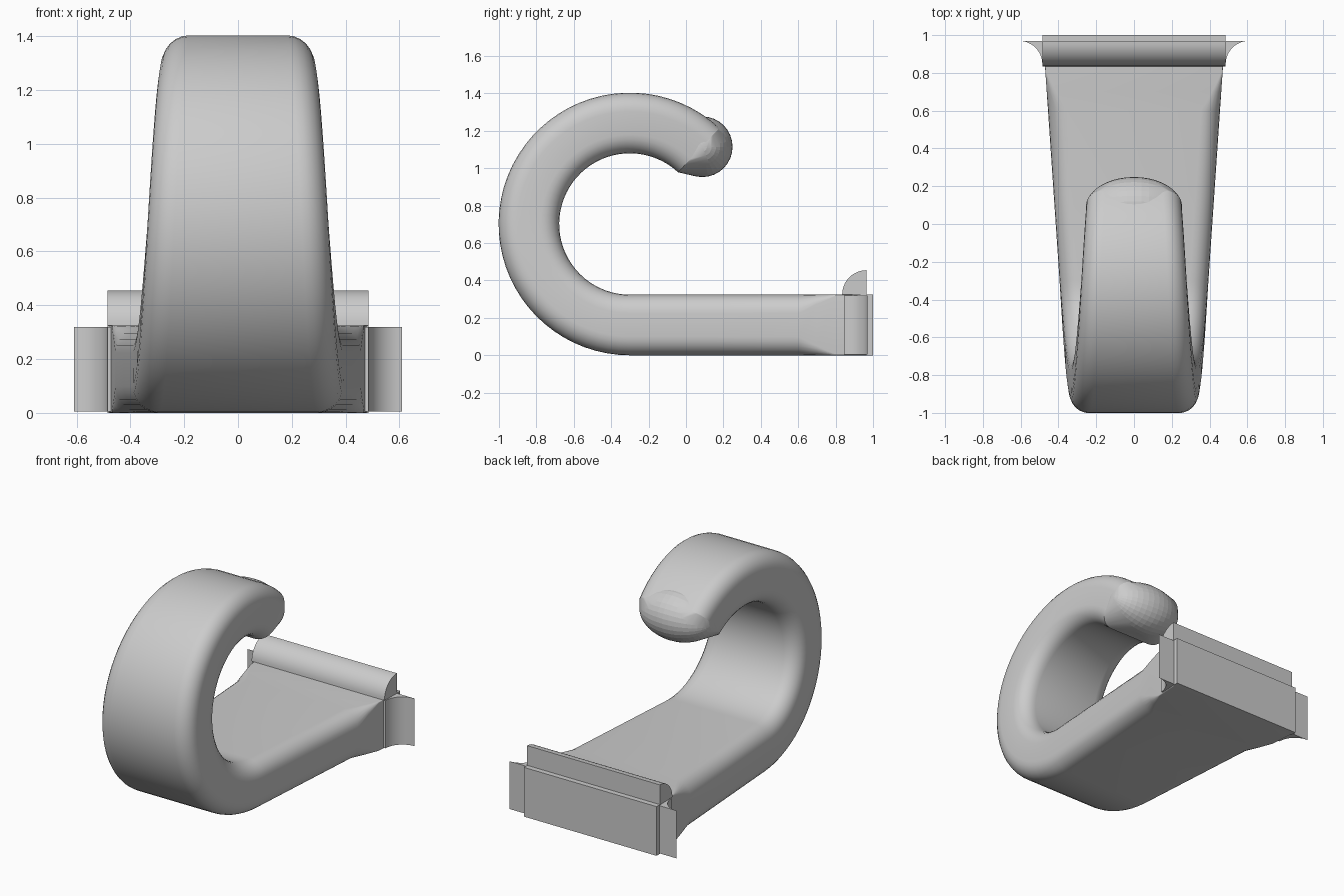
import bpy, bmesh
from math import sin, cos, pi, radians
from mathutils import Vector, Matrix

if "Cube" in bpy.data.objects:
    bpy.data.objects.remove(bpy.data.objects["Cube"])

gray = bpy.data.materials.new("plain_gray")
gray.use_nodes = True
COLOR = (0.6, 0.6, 0.6, 1)
gray.diffuse_color = COLOR
gray.node_tree.nodes["Principled BSDF"].inputs["Base Color"].default_value = COLOR


def finish(name, bm, smooth=True):
    bmesh.ops.recalc_face_normals(bm, faces=bm.faces)
    mesh = bpy.data.meshes.new(name)
    bm.to_mesh(mesh)
    bm.free()
    ob = bpy.data.objects.new(name, mesh)
    bpy.context.collection.objects.link(ob)
    mesh.materials.append(gray)
    if smooth:
        bpy.ops.object.select_all(action="DESELECT")
        ob.select_set(True)
        bpy.context.view_layer.objects.active = ob
        bpy.ops.object.shade_smooth_by_angle(angle=radians(35))
    return ob


def prism(name, profile, direction):
    """Extrude a closed outline along a direction."""
    bm = bmesh.new()
    face = bm.faces.new([bm.verts.new(p) for p in profile])
    new = bmesh.ops.extrude_face_region(bm, geom=[face])["geom"]
    verts = [v for v in new if isinstance(v, bmesh.types.BMVert)]
    bmesh.ops.translate(bm, verts=verts, vec=direction)
    return finish(name, bm)


# Dimensions of the hook
THICK, BACK, BEND_Y, BEND_Z = 0.324, 0.965, -0.3, 0.702
MID = BEND_Z - THICK / 2
END, STEPS = radians(-313), 44


def section(y, z, out, half, r):
    """Rounded rectangle across the path; out is the outward angle."""
    points = []
    for k, (sx, sv) in enumerate([(1, 1), (-1, 1), (-1, -1), (1, -1)]):
        for i in range(7):
            a = pi / 2 * (k + i / 6)
            u = sx * (half - r) + r * cos(a)
            v = sv * (THICK / 2 - r) + r * sin(a)
            points.append(Vector((u, y + v * cos(out), z + v * sin(out))))
    return points


# Stations along the path: straight shank, then the curl
stations = [(y, THICK / 2, -pi / 2, r) for y, r in
            [(BACK, 0.006), (0.8, 0.006), (0.7, 0.05), (0.6, 0.1), (0.15, 0.1)]]
for i in range(STEPS + 1):
    a = -pi / 2 + (END + pi / 2) * i / STEPS
    stations.append((BEND_Y + MID * cos(a), BEND_Z + MID * sin(a), a, 0.1))

rings, travelled, previous = [], 0, None
for y, z, out, r in stations:
    here = Vector((y, z))
    travelled += (here - previous).length if previous else 0
    previous = here
    rings.append(section(y, z, out, 0.48 - 0.068 * travelled, r))

bm = bmesh.new()
loops = [[bm.verts.new(p) for p in ring] for ring in rings]
for a, b in zip(loops, loops[1:]):
    for i in range(len(a)):
        j = (i + 1) % len(a)
        bm.faces.new((a[i], a[j], b[j], b[i]))
bm.faces.new(loops[0])
bm.faces.new(loops[-1])
finish("hook_body", bm)

# Rounded nose closing the free end
bm = bmesh.new()
shape = Matrix.Translation((0, 0.087, 1.115)) @ Matrix.Diagonal((0.255, 0.162, 0.162, 1))
bmesh.ops.create_uvsphere(bm, u_segments=32, v_segments=20, radius=1,
                          matrix=shape @ Matrix.Rotation(pi / 2, 4, "Y"))
for p in rings[-1]:
    bm.verts.new(p)
hull = bmesh.ops.convex_hull(bm, input=bm.verts[:])
bmesh.ops.delete(bm, geom=[v for v in hull["geom_interior"]
                           if isinstance(v, bmesh.types.BMVert)], context="VERTS")
finish("hook_tip", bm)

# Mounting plate at the back
W = 0.485
prism("back_plate", [(-W, BACK, 0), (-W, 1, 0), (-W, 1, 0.325), (-W, BACK, 0.325)],
      (2 * W, 0, 0))

# Quarter-round bead on top of the shank
R = 0.13
bead = [(-W, BACK, 0.322)]
bead += [(-W, BACK - R * cos(a), 0.325 + R * sin(a))
         for a in [pi / 2 * i / 12 for i in range(13)]]
prism("top_bead", bead, (2 * W, 0, 0))

# Concave side flares
F = 0.125
for name, s in (("left_flare", 1), ("right_flare", -1)):
    outline = [(s * 0.465, 0.97, 0.005), (s * 0.465, 0.845, 0.005)]
    outline += [(s * (0.61 - F * cos(a)), 0.845 + F * sin(a), 0.005)
                for a in [pi / 2 * i / 12 for i in range(12)]]
    outline.append((s * 0.61, 0.97, 0.005))
    prism(name, outline, (0, 0, 0.315))
